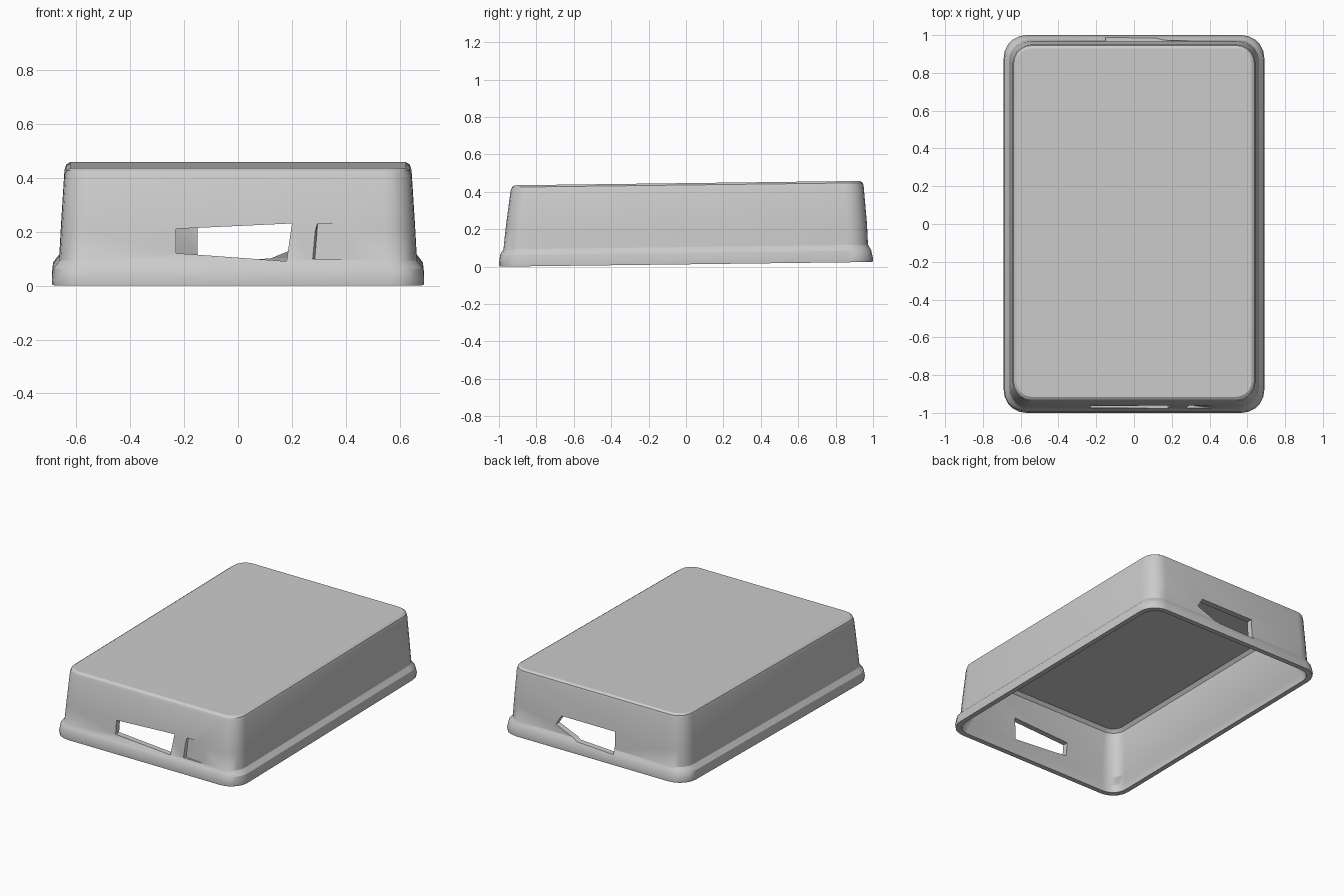
import bpy, bmesh, math

if "Cube" in bpy.data.objects:
    bpy.data.objects.remove(bpy.data.objects["Cube"])

SEG = 5  # steps per rounded corner


def ring(bm, hx, y0, y1, r, z):
    """Rounded rectangle loop, rising gently towards the back."""
    verts = []
    corners = [(hx - r, y1 - r, 0), (-hx + r, y1 - r, 90),
               (-hx + r, y0 + r, 180), (hx - r, y0 + r, 270)]
    for cx, cy, start in corners:
        for i in range(SEG + 1):
            a = math.radians(start + 90 * i / SEG)
            x, y = cx + r * math.cos(a), cy + r * math.sin(a)
            verts.append(bm.verts.new((x, y, z + 0.0125 * (y + 1))))
    return verts


def finish(bm, name):
    bmesh.ops.recalc_face_normals(bm, faces=bm.faces)
    mesh = bpy.data.meshes.new(name)
    bm.to_mesh(mesh)
    bm.free()
    ob = bpy.data.objects.new(name, mesh)
    bpy.context.collection.objects.link(ob)
    return ob


def loft(name, sections):
    bm = bmesh.new()
    rings = [ring(bm, *s) for s in sections]
    for a, b in zip(rings, rings[1:]):
        for i in range(len(a)):
            j = (i + 1) % len(a)
            bm.faces.new((a[i], a[j], b[j], b[i]))
    bm.faces.new(rings[0])
    bm.faces.new(rings[-1])
    return finish(bm, name)


def prism(name, start, end):
    """Solid between two matching polygons."""
    bm = bmesh.new()
    a = [bm.verts.new(p) for p in start]
    b = [bm.verts.new(p) for p in end]
    bm.faces.new(a)
    bm.faces.new(b)
    for i in range(len(a)):
        j = (i + 1) % len(a)
        bm.faces.new((a[i], a[j], b[j], b[i]))
    return finish(bm, name)


def wall_cutter(name, outline, y0, y1):
    return prism(name, [(x, y0, z) for x, z in outline],
                 [(x, y1, z) for x, z in outline])


# Hollow cover: ceiling underside, inner wall, rim, flange, outer wall, top
# each section: half width, front y, back y, corner radius, height
cover = loft("cover", [
    (0.585, -0.885, 0.895, 0.07, 0.405),
    (0.605, -0.905, 0.915, 0.09, 0.385),
    (0.625, -0.940, 0.935, 0.10, 0.09),
    (0.650, -0.960, 0.960, 0.10, 0.05),
    (0.655, -0.965, 0.965, 0.10, 0.0),
    (0.688, -0.998, 0.998, 0.12, 0.0),
    (0.690, -1.000, 1.000, 0.12, 0.02),
    (0.685, -0.994, 0.990, 0.12, 0.062),
    (0.673, -0.986, 0.982, 0.12, 0.078),
    (0.662, -0.976, 0.973, 0.11, 0.092),
    (0.656, -0.965, 0.968, 0.11, 0.20),
    (0.643, -0.938, 0.950, 0.10, 0.405),
    (0.637, -0.930, 0.945, 0.095, 0.424),
    (0.622, -0.915, 0.930, 0.08, 0.434),
])

# Front and back openings, plus the shallow recess beside the front opening
cutters = [
    wall_cutter("front_opening_cutter",
                [(-0.23, 0.12), (0.18, 0.09), (0.20, 0.23), (-0.23, 0.21)], -1.1, -0.8),
    wall_cutter("back_opening_cutter",
                [(-0.15, 0.09), (0.12, 0.10), (0.29, 0.17), (0.25, 0.235), (-0.15, 0.235)], 0.8, 1.1),
    prism("front_recess_cutter",
          [(0.25, -1.03, 0.098), (0.285, -0.958, 0.098), (0.55, -0.99, 0.098)],
          [(0.29, -1.03, 0.23), (0.295, -0.949, 0.23), (0.52, -0.975, 0.23)]),
]
bpy.context.view_layer.objects.active = cover
cover.select_set(True)
for c in cutters:
    c.hide_render = True
    mod = cover.modifiers.new(c.name, 'BOOLEAN')
    mod.operation = 'DIFFERENCE'
    mod.solver = 'EXACT'
    mod.object = c
    bpy.ops.object.modifier_apply(modifier=mod.name)
    bpy.data.objects.remove(c)

bpy.ops.object.shade_smooth_by_angle(angle=math.radians(30))
